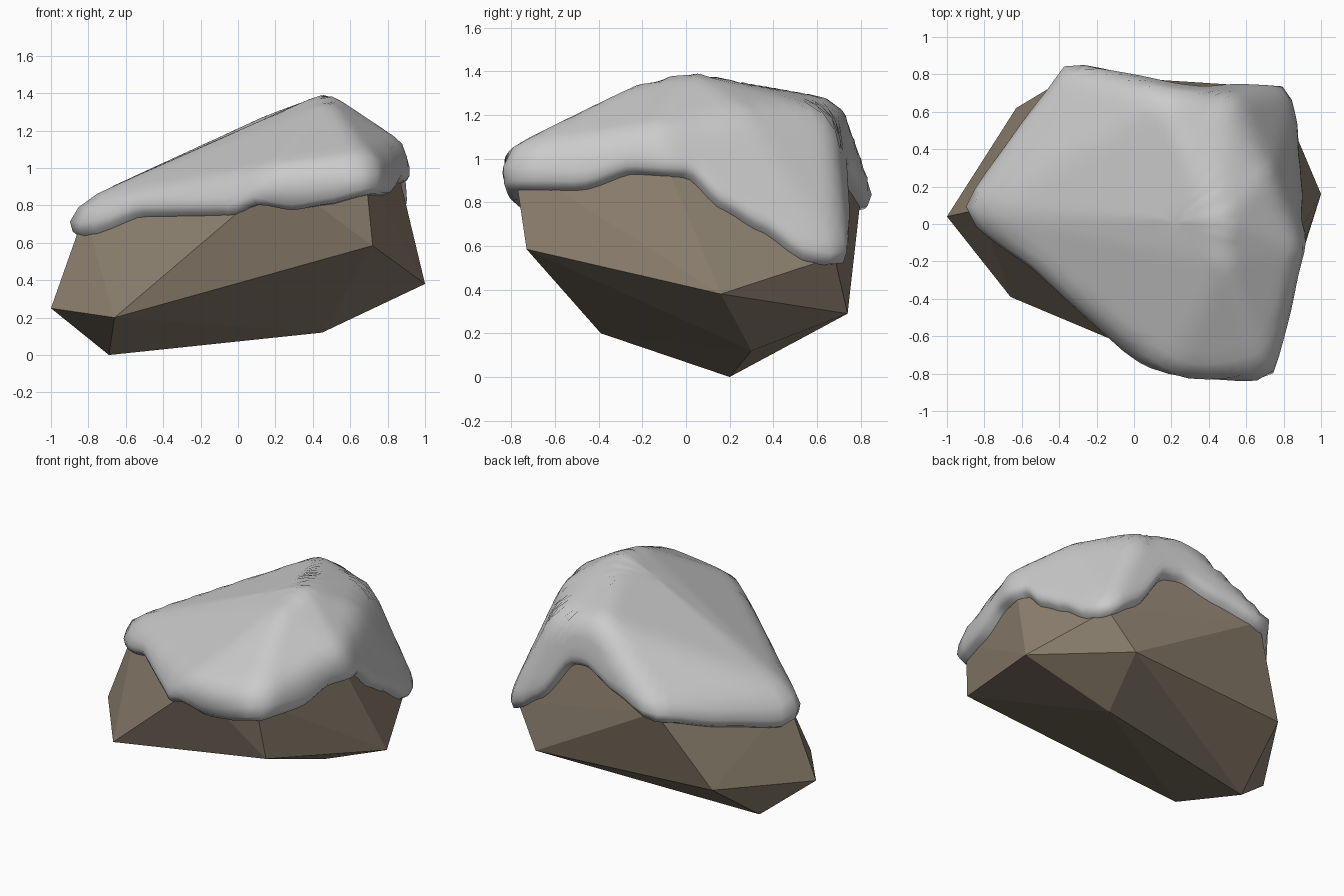
import bpy, bmesh, math
from mathutils import Vector
from mathutils.bvhtree import BVHTree

if "Cube" in bpy.data.objects:
    bpy.data.objects.remove(bpy.data.objects["Cube"])


def add_object(name, bm):
    bmesh.ops.recalc_face_normals(bm, faces=bm.faces)
    mesh = bpy.data.meshes.new(name)
    bm.to_mesh(mesh)
    ob = bpy.data.objects.new(name, mesh)
    bpy.context.collection.objects.link(ob)
    return ob


# Rock: faceted convex hull of its corner points
corners = [(-1, .04, .25), (-.66, -.39, .20), (-.69, .20, 0), (.45, .30, .12),
           (1, .16, .38), (.72, -.73, .585), (.605, .74, .29), (-.63, .62, .307),
           (.78, .68, .55), (-.33, .80, .82), (-.82, .08, .76), (.22, -.76, .95),
           (.68, -.79, .99), (.83, -.14, 1.09), (.68, .25, 1.17), (.49, .62, 1.16),
           (.16, .66, 1.21), (.47, .02, 1.33), (.48, -.19, 1.28)]
rock_bm = bmesh.new()
for c in corners:
    rock_bm.verts.new(c)
bmesh.ops.convex_hull(rock_bm, input=rock_bm.verts)
rock = add_object("rock", rock_bm)
stone = bpy.data.materials.new("stone")
stone.diffuse_color = (.27, .22, .16, 1)
stone.use_nodes = True
stone.node_tree.nodes["Principled BSDF"].inputs["Base Color"].default_value = stone.diffuse_color
rock.data.materials.append(stone)

# Snow cap: the lower rim drapes around the rock through these points
rim = [(-.86, .10, .63), (-.72, 0, .63), (-.5, -.2, .735), (-.2, -.45, .74),
       (0, -.6, .745), (.12, -.7, .80), (.3, -.75, .77), (.5, -.77, .80),
       (.7, -.77, .85), (.8, -.5, .85), (.87, -.27, .925), (.88, 0, .91),
       (.9, .18, .76), (.88, .37, .66), (.82, .55, .52), (.75, .64, .50),
       (.6, .72, .63), (.36, .74, .92), (.22, .75, .94), (-.07, .8, .84),
       (-.33, .8, .755), (-.6, .45, .66), (-.83, .15, .60)]
AXIS = Vector((.25, .02, .45))
SIDES, RINGS, THICK = 96, 16, .07
tree = BVHTree.FromBMesh(rock_bm)


def azimuth(p):
    return math.atan2(p[1] - AXIS.y, p[0] - AXIS.x) % math.tau


keys = sorted((azimuth(p), p[2]) for p in rim)
keys = [(keys[-1][0] - math.tau, keys[-1][1])] + keys + [(keys[0][0] + math.tau, keys[0][1])]


def rim_height(a):
    for (a0, z0), (a1, z1) in zip(keys, keys[1:]):
        if a0 <= a <= a1:
            t = (a - a0) / max(a1 - a0, 1e-6)
            t = .5 * t + .5 * t * t * (3 - 2 * t)
            return z0 + (z1 - z0) * t
    return keys[0][1]


# Ring positions from rim (0) to top (1), packed tightly at the rounded lip
steps = [0, .012, .04, .08] + [.08 + .92 * k / RINGS for k in range(1, RINGS)]
swell = [-.3, .5, .85, 1] + [1] * (RINGS - 1)

bm = bmesh.new()
grid, amount = [], {}
for i in range(SIDES):
    a = math.tau * i / SIDES
    out = Vector((math.cos(a), math.sin(a), 0))
    z = rim_height(a)
    hit = tree.ray_cast(Vector((AXIS.x, AXIS.y, z)), out)[0]
    start = math.atan2(z - AXIS.z, (hit - AXIS).dot(out))
    column = []
    for s, w in zip(steps, swell):
        e = start + (math.pi / 2 - start) * s
        ray = out * math.cos(e) + Vector((0, 0, math.sin(e)))
        v = bm.verts.new(tree.ray_cast(AXIS, ray)[0])
        amount[v] = w
        column.append(v)
    grid.append(column)
top = bm.verts.new(tree.ray_cast(AXIS, Vector((0, 0, 1)))[0])
amount[top] = 1
for i in range(SIDES):
    c, d = grid[i], grid[(i + 1) % SIDES]
    for j in range(len(steps) - 1):
        bm.faces.new((c[j], d[j], d[j + 1], c[j + 1]))
    bm.faces.new((c[-1], d[-1], top))
bm.normal_update()
# Push the snow out to an even thickness, also over the rock's corners
moves = {v: v.normal * THICK * amount[v] * min(v.calc_shell_factor(), 1.5) for v in bm.verts}
for v, m in moves.items():
    v.co += m

# Soften the upper snow, leaving the lip in place
soft = [v for c in grid for v in c[3:]] + [top]
bmesh.ops.smooth_vert(bm, verts=soft, factor=.5, use_axis_x=True, use_axis_y=True, use_axis_z=True)
snow = add_object("snow_cap", bm)
for p in snow.data.polygons:
    p.use_smooth = True
